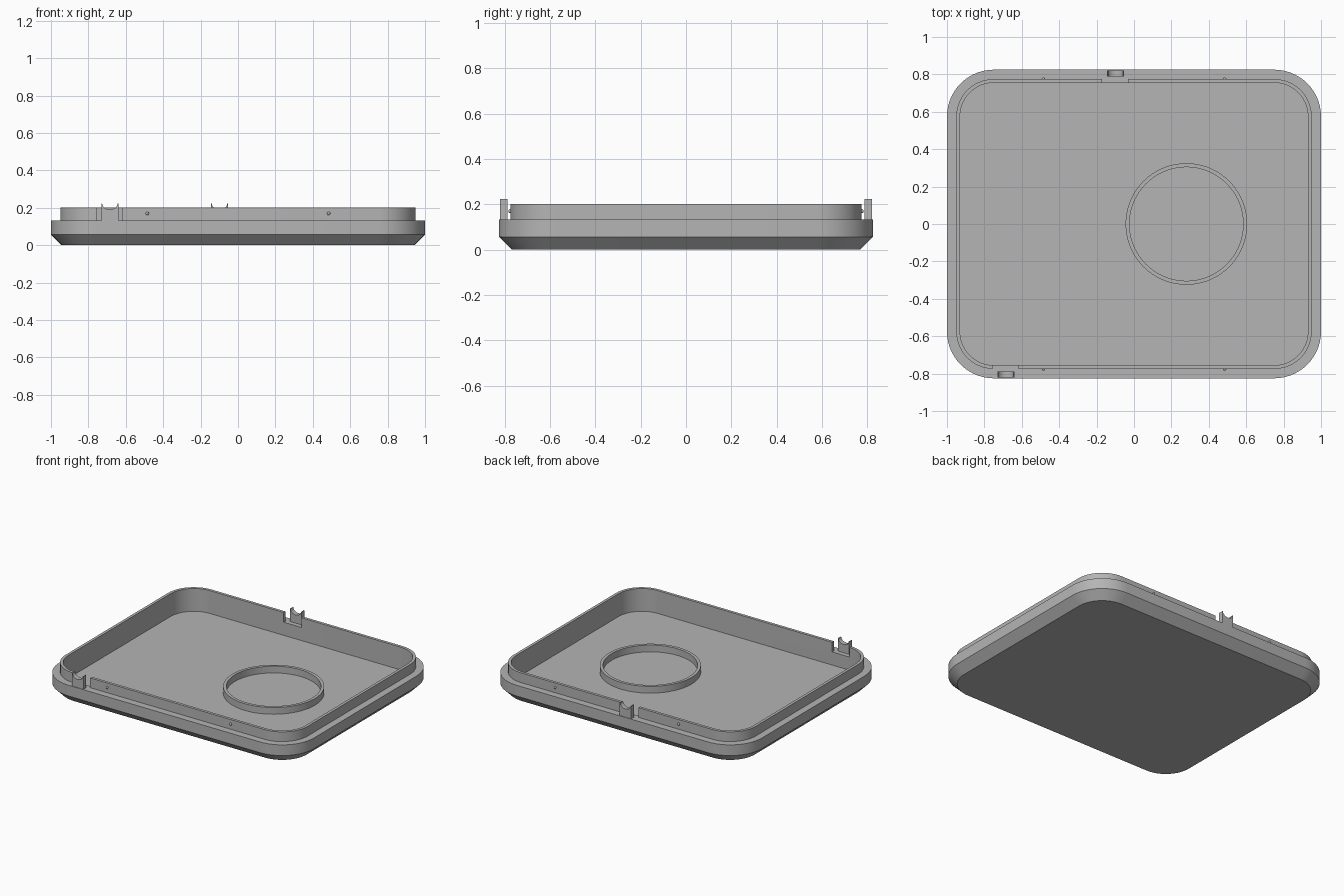
import bpy, bmesh, math
from mathutils import Matrix

cube = bpy.data.objects.get("Cube")
if cube:
    bpy.data.objects.remove(cube, do_unlink=True)

grey = bpy.data.materials.new("plain grey")
grey.use_nodes = True
COLOUR = (0.46, 0.46, 0.46, 1)
grey.diffuse_color = COLOUR
grey.node_tree.nodes["Principled BSDF"].inputs["Base Color"].default_value = COLOUR

HALF_X, HALF_Y, RADIUS = 1.0, 0.825, 0.25
LEDGE, RIM, FLOOR = 0.133, 0.202, 0.04


def finish(bm, name):
    bmesh.ops.recalc_face_normals(bm, faces=bm.faces)
    mesh = bpy.data.meshes.new(name)
    bm.to_mesh(mesh)
    bm.free()
    mesh.materials.append(grey)
    obj = bpy.data.objects.new(name, mesh)
    bpy.context.collection.objects.link(obj)
    return obj


def activate(obj):
    bpy.ops.object.select_all(action='DESELECT')
    obj.select_set(True)
    bpy.context.view_layer.objects.active = obj


def smooth(obj):
    activate(obj)
    bpy.ops.object.shade_smooth_by_angle(angle=math.radians(30))


def rounded_outline(inset, steps=14):
    """Points of the rounded rectangle, moved inward by inset."""
    r = RADIUS - inset
    points = []
    for i, (sx, sy) in enumerate(((1, 1), (-1, 1), (-1, -1), (1, -1))):
        for k in range(steps + 1):
            a = math.radians(90) * (i + k / steps)
            points.append((sx * (HALF_X - RADIUS) + r * math.cos(a),
                           sy * (HALF_Y - RADIUS) + r * math.sin(a)))
    return points


def box(name, x0, x1, y0, y1, z0, z1):
    bm = bmesh.new()
    bmesh.ops.create_cube(bm, size=1)
    bm.transform(Matrix.Translation(((x0 + x1) / 2, (y0 + y1) / 2, (z0 + z1) / 2))
                 @ Matrix.Diagonal((x1 - x0, y1 - y0, z1 - z0, 1)))
    return finish(bm, name)


# Tray: one shell lofted from the underside, over the lip, down to the floor
bm = bmesh.new()
sections = ((0.057, 0), (0, 0.057), (0, LEDGE), (0.05, LEDGE),
            (0.05, RIM), (0.07, RIM), (0.07, FLOOR))
rings = [[bm.verts.new((x, y, z)) for x, y in rounded_outline(inset)]
         for inset, z in sections]
for low, high in zip(rings, rings[1:]):
    for i in range(len(low)):
        j = (i + 1) % len(low)
        bm.faces.new((low[i], low[j], high[j], high[i]))
bm.faces.new(rings[0])
bm.faces.new(rings[-1])
tray = finish(bm, "tray")

# Each clip sits in front of a gap in the lip: side, clip centre, gap centre
clips = (("front", -1, -0.685, -0.687), ("back", 1, -0.099, -0.101))
for label, side, clip_x, gap_x in clips:
    y0, y1 = sorted((side * 0.74, side * 0.79))
    cutter = box("gap_cutter", gap_x - 0.069, gap_x + 0.069, y0, y1, LEDGE, 0.3)
    cutter.hide_render = True
    activate(tray)
    mod = tray.modifiers.new("gap", 'BOOLEAN')
    mod.operation = 'DIFFERENCE'
    mod.solver = 'EXACT'
    mod.object = cutter
    bpy.ops.object.modifier_apply(modifier=mod.name)
    bpy.data.objects.remove(cutter, do_unlink=True)

    # Clip: upright tab with a hollow round top
    bm = bmesh.new()
    w, tip, dip, steps = 0.045, 0.223, 0.032, 12
    outline = [(w, LEDGE - 0.005), (w, tip)]
    for k in range(steps + 1):
        a = math.pi * k / steps
        outline.append((0.041 * math.cos(a), tip - dip * math.sin(a)))
    outline += [(-w, tip), (-w, LEDGE - 0.005)]
    face = bm.faces.new([bm.verts.new((clip_x + x, side * 0.788, z)) for x, z in outline])
    out = bmesh.ops.extrude_face_region(bm, geom=[face])
    moved = [v for v in out["geom"] if isinstance(v, bmesh.types.BMVert)]
    bmesh.ops.translate(bm, verts=moved, vec=(0, side * 0.033, 0))
    smooth(finish(bm, label + "_clip"))

    # Small snap bumps on the outside of the lip
    for end, x in (("left", 0.485), ("right", -0.485)):
        bm = bmesh.new()
        bmesh.ops.create_uvsphere(bm, u_segments=16, v_segments=10, radius=0.009)
        bm.transform(Matrix.Translation((x, side * 0.775, 0.17)))
        smooth(finish(bm, f"{label}_{end}_bump"))
smooth(tray)

# Round collar standing on the floor
bm = bmesh.new()
segments = 72
profile = ((0.325, FLOOR - 0.005), (0.325, 0.088), (0.304, 0.088), (0.304, FLOOR - 0.005))
loops = []
for r, z in profile:
    loops.append([bm.verts.new((0.28 + r * math.cos(math.tau * k / segments),
                                r * math.sin(math.tau * k / segments), z))
                  for k in range(segments)])
for i in range(len(loops)):
    a, b = loops[i], loops[(i + 1) % len(loops)]
    for k in range(segments):
        n = (k + 1) % segments
        bm.faces.new((a[k], a[n], b[n], b[k]))
smooth(finish(bm, "floor_collar"))
